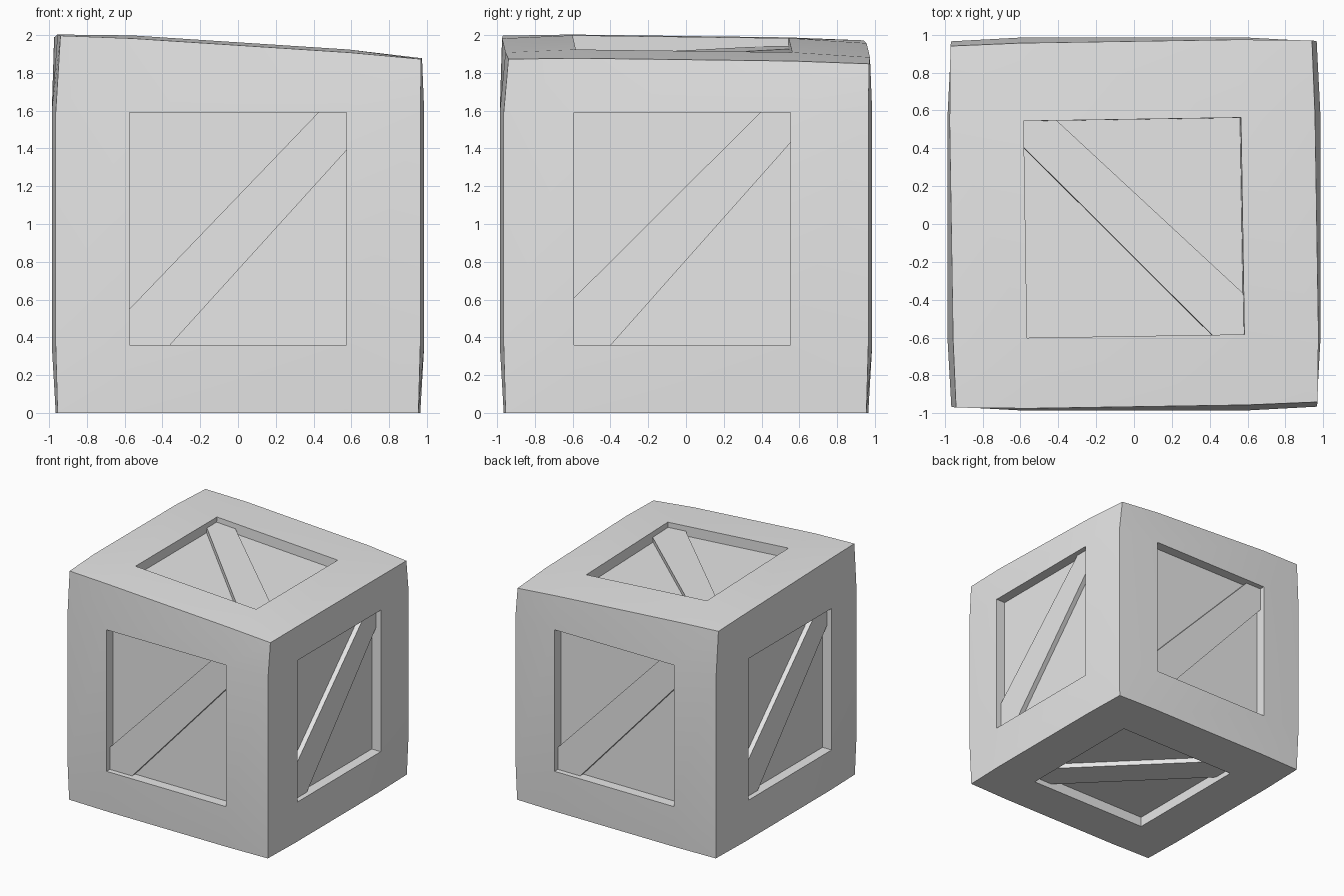
import bpy
import bmesh
from mathutils import Vector

cube = bpy.data.objects.get("Cube")
if cube:
    bpy.data.objects.remove(cube, do_unlink=True)

# One flat grey for the whole crate
grey = bpy.data.materials.new("plain_grey")
grey.use_nodes = True
colour = (0.8, 0.8, 0.8, 1)
grey.diffuse_color = colour
grey.node_tree.nodes["Principled BSDF"].inputs["Base Color"].default_value = colour

# Four grid lines along each axis: two outer edges and two window edges
LEVELS = ((-0.955, -0.574, 0.574, 0.955), (-0.955, -0.592, 0.553, 0.955), (0, 0.36, 1.59, 1.9225))
BULGE = (0, 0.01, 0.031)
PANEL_DEPTH, BRACE_DEPTH = 0.087, 0.045


def lattice(idx):
    """Point of the swollen, slightly twisted box; its lid slopes down to +x."""
    x, y, z = (LEVELS[a][idx[a]] for a in range(3))
    swell = BULGE[sum(i in (1, 2) for i in idx)]
    if idx[0] in (0, 3):
        x += swell if idx[0] else -swell
    if idx[1] in (0, 3):
        y += swell if idx[1] else -swell
    if idx[2] == 3:
        z += swell - 0.065 * x - 0.013 * y
        x, y = x - 0.0157 * y, y + 0.0157 * x
    return Vector((x, y, z))


def finish(bm, name):
    bmesh.ops.remove_doubles(bm, verts=bm.verts, dist=0.0005)
    bmesh.ops.recalc_face_normals(bm, faces=bm.faces)
    mesh = bpy.data.meshes.new(name)
    bm.to_mesh(mesh)
    bm.free()
    mesh.materials.append(grey)
    obj = bpy.data.objects.new(name, mesh)
    bpy.context.collection.objects.link(obj)
    bpy.ops.object.select_all(action="DESELECT")
    obj.select_set(True)
    bpy.context.view_layer.objects.active = obj
    bpy.ops.object.shade_smooth_by_angle(angle=0.5)


def add_face(bm, points):
    bm.faces.new([bm.verts.new(p) for p in points])


def prism(name, outline, offset):
    """Solid between an outline and its shifted copy."""
    bm = bmesh.new()
    lower = [p + offset for p in outline]
    add_face(bm, outline)
    add_face(bm, lower[::-1])
    for i in range(len(outline)):
        add_face(bm, (outline[i - 1], lower[i - 1], lower[i], outline[i]))
    finish(bm, name)


# Sides: fixed axis and its level, u axis and direction, v axis and direction,
# then where the brace meets the window edges (u=0, v=1, v=0, u=1)
FRONT_CUT = (0.155, 0.87, 0.187, 0.837)
SIDE_CUT = (0.203, 0.86, 0.17, 0.87)
SIDES = {
    "front": (1, 0, 0, 1, 2, 1, FRONT_CUT),
    "back": (1, 3, 0, -1, 2, 1, FRONT_CUT),
    "left": (0, 3, 1, 1, 2, 1, SIDE_CUT),
    "right": (0, 0, 1, -1, 2, 1, SIDE_CUT),
    "top": (2, 3, 1, -1, 0, 1, (0.155, 0.81, 0.12, 0.854)),
    "bottom": (2, 0, 0, 1, 1, -1, (0.16, 0.84, 0.16, 0.84)),
}

body = bmesh.new()
for side, (axis, level, ua, us, va, vs, cut) in SIDES.items():
    def grid(i, j):
        idx = [level] * 3
        idx[ua] = i if us > 0 else 3 - i
        idx[va] = j if vs > 0 else 3 - j
        return lattice(idx)

    # Frame around the window
    for i in range(3):
        for j in range(3):
            if (i, j) != (1, 1):
                add_face(body, (grid(i, j), grid(i + 1, j), grid(i + 1, j + 1), grid(i, j + 1)))

    # Recessed window walls and panel
    win = [grid(1, 1), grid(2, 1), grid(2, 2), grid(1, 2)]
    normal = (win[2] - win[0]).cross(win[3] - win[1]).normalized()
    deep = [p - normal * PANEL_DEPTH for p in win]
    for k in range(4):
        add_face(body, (win[k - 1], win[k], deep[k], deep[k - 1]))
    add_face(body, deep)

    # Diagonal brace lying on the panel
    a, b, c, d = cut
    outline = []
    for u, v in ((0, 0), (c, 0), (1, d), (1, 1), (b, 1), (0, a)):
        p = win[0].lerp(win[1], u).lerp(win[3].lerp(win[2], u), v)
        outline.append(p - normal * BRACE_DEPTH)
    prism(side + "_brace", outline, -normal * (PANEL_DEPTH - BRACE_DEPTH))

finish(body, "crate_body")
